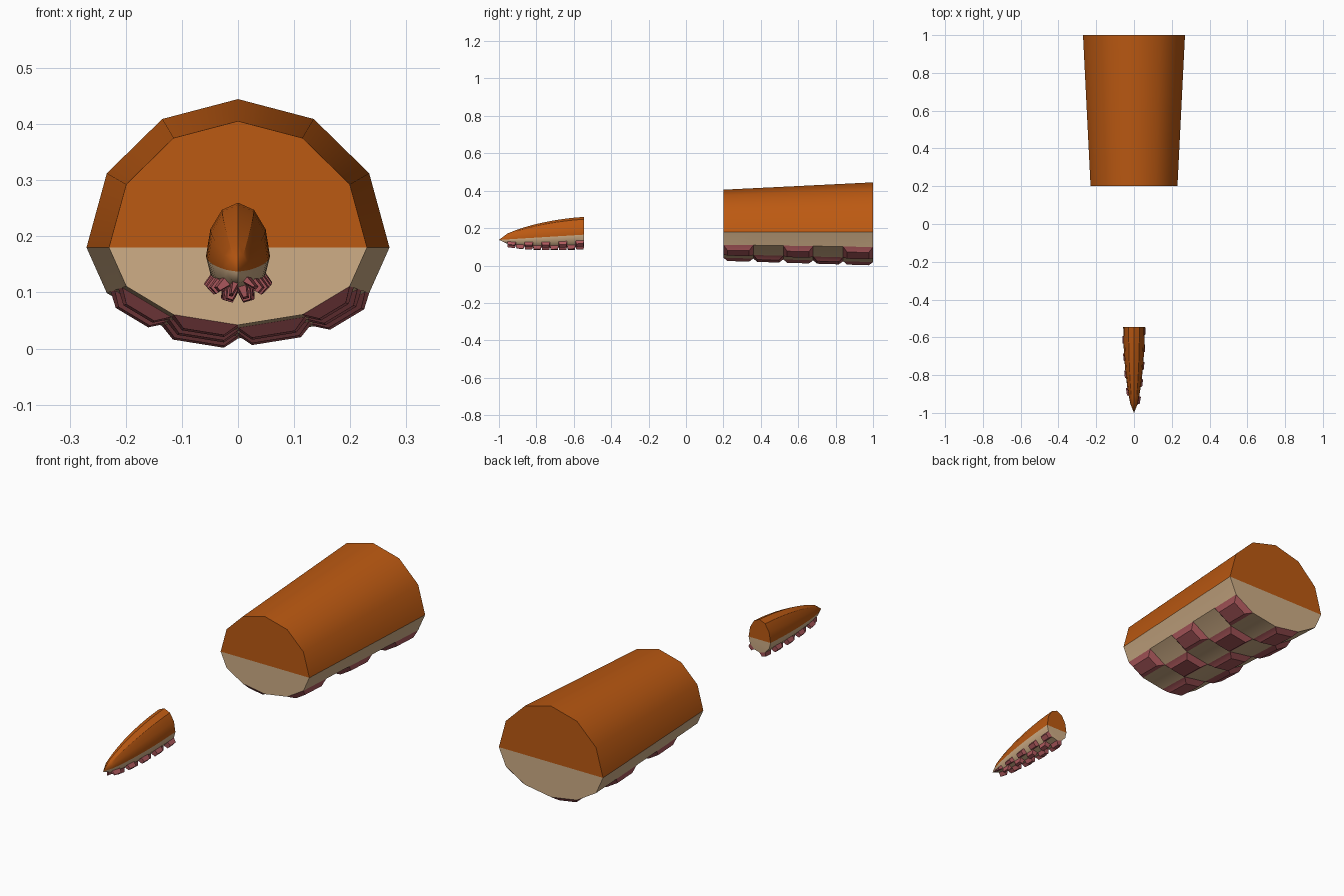
import bpy, bmesh
from math import sin, cos, pi

if "Cube" in bpy.data.objects:
    bpy.data.objects.remove(bpy.data.objects["Cube"])

def material(name, rgb):
    m = bpy.data.materials.new(name)
    m.diffuse_color = (*rgb, 1)
    m.use_nodes = True
    m.node_tree.nodes["Principled BSDF"].inputs["Base Color"].default_value = m.diffuse_color
    return m

MATS = [material("orange_skin", (0.50, 0.10, 0.006)),
        material("tan_belly", (0.62, 0.42, 0.24)),
        material("pink_suckers", (0.42, 0.10, 0.11))]
N = 12

def tentacle(name, rings, tip, inset, height):
    """Loft 12-sided rings (y, half width, centre z, rise, drop), then raise a checkerboard of suckers."""
    bm = bmesh.new()
    loops = []
    for y, rx, zc, up, down in rings:
        loop = []
        for k in range(N):
            a = 2 * pi * k / N
            loop.append(bm.verts.new((rx * cos(a), y, zc + sin(a) * (up if k <= N // 2 else down))))
        loops.append(loop)

    def face(verts, k):
        f = bm.faces.new(verts)
        f.material_index = 0 if k < N // 2 else 1
        return f

    suckers = []
    for i, (a, b) in enumerate(zip(loops, loops[1:])):
        for k in range(N):
            j = (k + 1) % N
            f = face((a[k], b[k], b[j], a[j]), k)
            # rows are counted from the thick end
            if 7 <= k <= 10 and (len(loops) - 2 - i + k) % 2 == 0:
                suckers.append(f)

    # end caps split into back and belly halves
    def cap(loop):
        face(loop[:7], 0)
        face(loop[6:] + loop[:1], 6)
    cap(loops[-1])
    if tip:
        p = bm.verts.new(tip)
        for k in range(N):
            face((p, loops[0][k], loops[0][(k + 1) % N]), k)
    else:
        cap(loops[0])
    bmesh.ops.recalc_face_normals(bm, faces=bm.faces)

    # raised suckers
    for f in suckers:
        f.material_index = 2
    bm.normal_update()
    bmesh.ops.inset_individual(bm, faces=suckers, thickness=inset, depth=height,
                               use_even_offset=True)
    me = bpy.data.meshes.new(name)
    bm.to_mesh(me)
    bm.free()
    for m in MATS:
        me.materials.append(m)
    ob = bpy.data.objects.new(name, me)
    bpy.context.collection.objects.link(ob)
    bpy.ops.object.select_all(action='DESELECT')
    ob.select_set(True)
    bpy.context.view_layer.objects.active = ob
    bpy.ops.object.shade_smooth_by_angle(angle=0.56)
    return ob

# thick straight segment
rings = []
for i in range(6):
    r = 0.23 + 0.04 * i / 5
    rings.append((0.2 + 0.16 * i, r, 0.18, r * 0.98, r * 0.6))
tentacle("tentacle_segment", rings, None, 0.022, 0.021)

# curved pointed tip
rings = []
for i in range(1, 11):
    t = i / 10
    s = sin(pi / 2 * t)
    rings.append((-1 + 0.455 * t, 0.057 * s ** 0.6, 0.137 + 0.028 * t,
                  0.095 * s ** 0.6, 0.06 * s ** 0.5))
tentacle("tentacle_tip", rings, (0, -1, 0.137), 0.004, 0.02)
